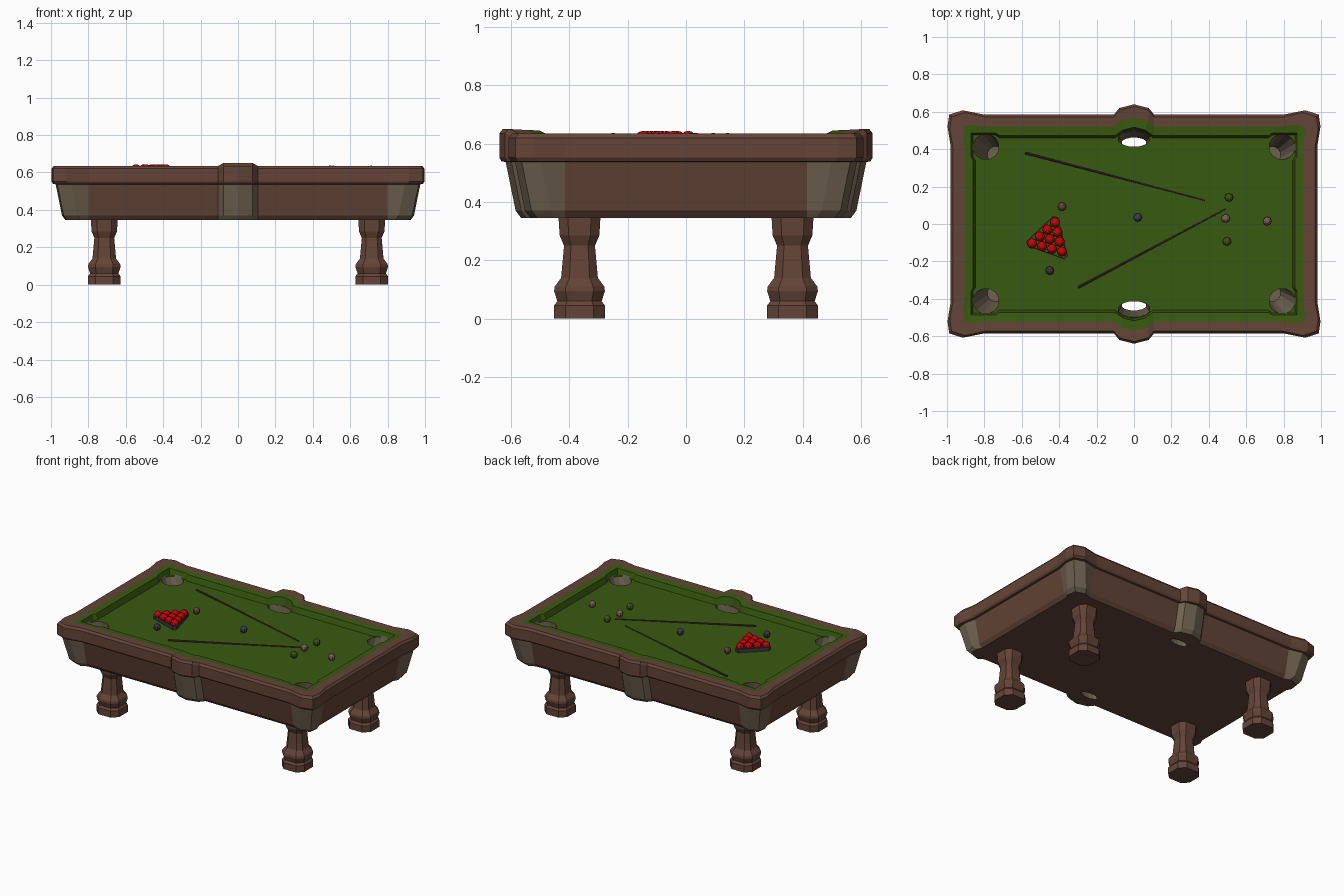
import bpy, bmesh, math
from mathutils import Vector

if "Cube" in bpy.data.objects:
    bpy.data.objects.remove(bpy.data.objects["Cube"])


def material(name, r, g, b):
    lin = [(c / 255 / 12.92 if c < 11 else ((c / 255 + 0.055) / 1.055) ** 2.4) for c in (r, g, b)]
    m = bpy.data.materials.new(name)
    m.diffuse_color = (*lin, 1)
    m.use_nodes = True
    m.node_tree.nodes["Principled BSDF"].inputs["Base Color"].default_value = m.diffuse_color
    return m


WOOD = material("brown wood", 100, 68, 55)
TAN = material("tan panel", 110, 97, 79)
FELT = material("green felt", 57, 90, 16)
RED = material("red ball", 200, 5, 8)
DARK = material("dark grey", 58, 54, 64)
CUE = material("purple brown", 74, 48, 62)
BROWN = material("brown ball", 104, 66, 64)
PINK = material("pink ball", 125, 95, 92)
BLUE = material("blue grey ball", 62, 64, 82)
OLIVE = material("olive ball", 62, 86, 24)
BED = 0.59


def finish(name, bm, mats):
    bmesh.ops.recalc_face_normals(bm, faces=bm.faces[:])
    me = bpy.data.meshes.new(name)
    bm.to_mesh(me)
    bm.free()
    for m in mats:
        me.materials.append(m)
    ob = bpy.data.objects.new(name, me)
    bpy.context.collection.objects.link(ob)
    return ob


def loft(bm, rings, rule=lambda i, c: 0, caps=True, cap_mats=(0, 0), closed=False):
    """Skin closed loops; rule(ring index, face centre) gives the material."""
    vr = [[bm.verts.new(p) for p in r] for r in rings]
    n = len(vr[0])
    pairs = list(zip(vr, vr[1:])) + ([(vr[-1], vr[0])] if closed else [])
    for i, (a, b) in enumerate(pairs):
        for k in range(n):
            f = bm.faces.new((a[k], a[(k + 1) % n], b[(k + 1) % n], b[k]))
            f.material_index = rule(i, f.calc_center_median())
    if caps:
        bm.faces.new(vr[0][::-1]).material_index = cap_mats[0]
        bm.faces.new(vr[-1]).material_index = cap_mats[1]


def full(q):
    """Mirror a quarter outline into the whole loop."""
    back = q[-2::-1]
    return (q + [(-x, y) for x, y in back] + [(-x, -y) for x, y in q] + [(x, -y) for x, y in back])


# table: quarter outlines of the rail, the wood edge and the cushion nose
OUTER = [(0.98, 0.415), (0.997, 0.52), (0.988, 0.585), (0.915, 0.608),
         (0.80, 0.585), (0.107, 0.585), (0.078, 0.62), (0, 0.64)]
EDGE = [(0.905, 0.40), (0.915, 0.49), (0.905, 0.522), (0.87, 0.53),
        (0.78, 0.52), (0.107, 0.52), (0.075, 0.552), (0, 0.57)]
NOSE = [(0.86, 0.34), (0.872, 0.36), (0.872, 0.487), (0.74, 0.487),
        (0.72, 0.473), (0.10, 0.473), (0.06, 0.502), (0, 0.517)]


def ring(q, z, inset=0.0, lift=0.0):
    q = [(x - inset * (x > 0.85), y - inset * (y > 0.45)) for x, y in q]
    return [(x, y, z + lift * (abs(x) < 0.09)) for x, y in full(q)]


def table_rule(i, c):
    if i >= 7:
        return 2
    corner = abs(c.x) > 0.8 and abs(c.y) > 0.4
    middle = abs(c.x) < 0.2 and abs(c.y) > 0.5
    return 1 if i < 2 and (corner or middle) else 0


SLOTS = [WOOD, TAN, FELT]
bm = bmesh.new()
loft(bm, [ring(OUTER, 0.345, 0.075), ring(OUTER, 0.37, 0.056), ring(OUTER, 0.537, 0.022),
          ring(OUTER, 0.539, 0.008), ring(OUTER, 0.552), ring(OUTER, 0.62, 0, 0.015),
          ring(OUTER, 0.635, 0.012, 0.015), ring(EDGE, 0.634, 0, 0.013),
          ring(NOSE, 0.63, 0, 0.015), ring(NOSE, BED, 0.012)],
     table_rule, cap_mats=(0, 2))
table = finish("table_body", bm, SLOTS)


# pockets: slanted tan shafts cut out of the table
def ellipse(cx, cy, a, b, z, n=12):
    return [(cx + a * math.cos(2 * math.pi * (k + .5) / n),
             cy + b * math.sin(2 * math.pi * (k + .5) / n), z) for k in range(n)]


def cut(rings):
    bm = bmesh.new()
    loft(bm, rings, lambda i, c: 1, cap_mats=(1, 1))
    cutter = finish("pocket_cutter", bm, SLOTS)
    cutter.hide_render = True
    mod = table.modifiers.new("pocket", 'BOOLEAN')
    mod.operation, mod.solver, mod.object = 'DIFFERENCE', 'EXACT', cutter
    bpy.context.view_layer.objects.active = table
    bpy.ops.object.modifier_apply(modifier=mod.name)
    bpy.data.objects.remove(cutter)


for sy in (-1, 1):
    cut([ellipse(0, sy * 0.435, 0.066, 0.025, 0.33), ellipse(0, sy * 0.457, 0.088, 0.045, 0.605)])
    for sx in (-1, 1):
        cut([ellipse(sx * 0.74, sy * 0.37, 0.045, 0.045, 0.38),
             ellipse(sx * 0.795, sy * 0.415, 0.072, 0.07, 0.602)])

# legs: turned profile with chamfered square section
LEG = [(0.0, 0.087), (0.045, 0.087), (0.06, 0.076), (0.095, 0.087), (0.11, 0.085),
       (0.14, 0.063), (0.25, 0.053), (0.285, 0.068), (0.35, 0.072)]
for sx, xn in ((-1, "left"), (1, "right")):
    for sy, yn in ((-1, "front"), (1, "back")):
        bm = bmesh.new()
        rings = []
        for z, h in LEG:
            c = h * 0.55
            sect = [(h, -c), (h, c), (c, h), (-c, h), (-h, c), (-h, -c), (-c, -h), (c, -h)]
            rings.append([(sx * 0.715 + x, sy * 0.365 + y, z) for x, y in sect])
        loft(bm, rings)
        finish(f"{yn}_{xn}_leg", bm, [WOOD])


# balls
def ball(name, x, y, mat, r=0.025):
    bm = bmesh.new()
    bmesh.ops.create_uvsphere(bm, u_segments=8, v_segments=6, radius=r)
    ob = finish(name, bm, [mat])
    ob.location = (x, y, BED + r)


apex, left, right = Vector((-0.422, 0.008)), Vector((-0.545, -0.104)), Vector((-0.385, -0.147))
for row in range(4):
    for k in range(row + 1):
        p = apex + (left - apex) * (row / 3) + (right - left) * (k / 3)
        ball(f"red_ball_{row}_{k}", p.x, p.y, RED, 0.027)
for name, x, y, mat in [("brown_ball", -0.385, 0.093, BROWN), ("black_ball", -0.45, -0.249, DARK),
                        ("blue_ball", 0.02, 0.035, BLUE), ("pink_ball", 0.49, 0.03, PINK),
                        ("green_ball", 0.508, 0.142, OLIVE), ("yellow_ball", 0.497, -0.093, OLIVE),
                        ("cue_ball", 0.712, 0.015, PINK)]:
    ball(name, x, y, mat, 0.0235)

# triangular rack
tri = [Vector((-0.414, 0.062)), Vector((-0.594, -0.11)), Vector((-0.347, -0.198))]
mid = sum(tri, Vector((0, 0))) / 3


def rack_loop(scale, z):
    pts = []
    for i, p in enumerate(tri):
        for q in (tri[i - 1], tri[(i + 1) % 3]):
            v = mid + (p + (q - p) * 0.1 - mid) * scale
            pts.append((v.x, v.y, z))
    return pts


bm = bmesh.new()
loft(bm, [rack_loop(1, BED), rack_loop(1, BED + 0.026), rack_loop(0.92, BED + 0.026),
          rack_loop(0.92, BED)], caps=False, closed=True)
finish("ball_rack", bm, [DARK])


# cues: thin tapered sticks lying on the bed
def cue(name, a, b):
    a, b = Vector((*a, BED + 0.007)), Vector((*b, BED + 0.004))
    bm = bmesh.new()
    bmesh.ops.create_cone(bm, cap_ends=True, segments=8, radius1=0.0065, radius2=0.003,
                          depth=(b - a).length)
    ob = finish(name, bm, [CUE])
    ob.rotation_euler = (b - a).to_track_quat('Z', 'Y').to_euler()
    ob.location = (a + b) / 2


cue("back_cue", (-0.583, 0.38), (0.38, 0.126))
cue("front_cue", (-0.30, -0.34), (0.49, 0.08))
